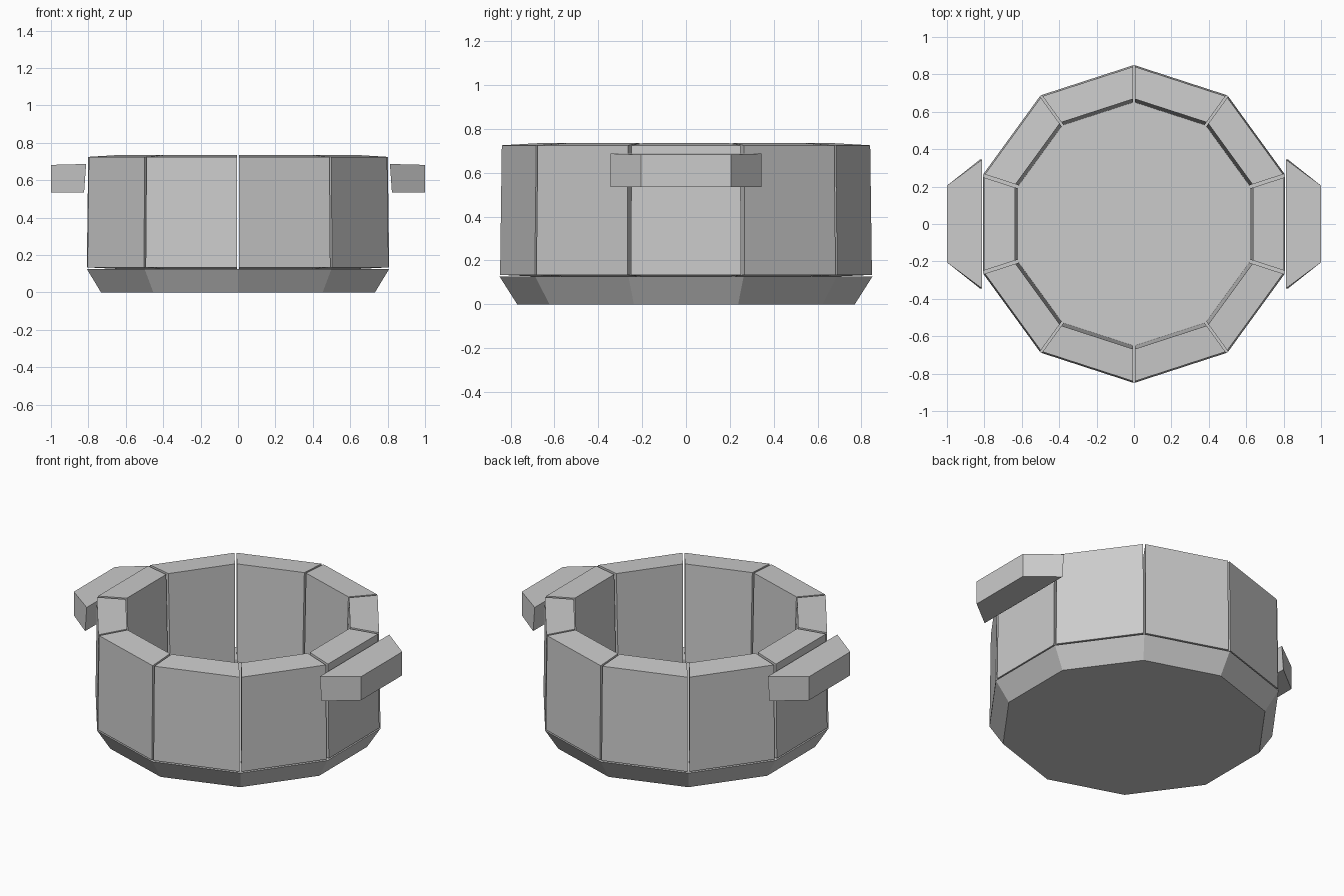
import bpy
import bmesh
from math import sin, cos, tan, pi, radians
from mathutils import Matrix

cube = bpy.data.objects.get("Cube")
if cube:
    bpy.data.objects.remove(cube)

SIDES = 10
HALF = pi / SIDES

grey = bpy.data.materials.new("light grey")
grey.use_nodes = True
grey.diffuse_color = (0.6, 0.6, 0.6, 1)
grey.node_tree.nodes["Principled BSDF"].inputs["Base Color"].default_value = (0.6, 0.6, 0.6, 1)


def loft(name, bottom, top):
    """Solid between two matching rings of points."""
    bm = bmesh.new()
    low = [bm.verts.new(p) for p in bottom]
    high = [bm.verts.new(p) for p in top]
    bm.faces.new(low[::-1])
    bm.faces.new(high)
    n = len(low)
    for i in range(n):
        j = (i + 1) % n
        bm.faces.new((low[i], low[j], high[j], high[i]))
    bmesh.ops.recalc_face_normals(bm, faces=bm.faces)
    mesh = bpy.data.meshes.new(name)
    bm.to_mesh(mesh)
    bm.free()
    mesh.materials.append(grey)
    obj = bpy.data.objects.new(name, mesh)
    bpy.context.collection.objects.link(obj)
    return obj


def decagon(radius, z):
    angles = [pi / 2 + 2 * HALF * i for i in range(SIDES)]
    return [(radius * cos(a), radius * sin(a), z) for a in angles]


def panel_ring(inner, z_inner, outer, z_outer, gap):
    """Cross-section of one wall panel facing +x, kept clear of its neighbours."""
    ring = []
    for radius, z, sides in ((inner, z_inner, (1, -1)), (outer, z_outer, (-1, 1))):
        x = radius * cos(HALF)
        y = x * tan(HALF) - gap / cos(HALF)
        ring += [(x, s * y, z) for s in sides]
    return ring


# Flared base with a flat floor
loft("base", decagon(0.77, 0), decagon(0.85, 0.126))

# Ten separate wall panels, slightly tapered
for i in range(SIDES):
    gap = 0.011 if i % 5 == 0 else 0.006
    panel = loft(f"wall_panel_{i + 1}",
                 panel_ring(0.652, 0.125, 0.85, 0.134, gap),
                 panel_ring(0.67, 0.735, 0.842, 0.725, gap))
    panel.data.transform(Matrix.Rotation(2 * HALF * i, 4, "Z"))

# Side handles with angled ends
for name, s in (("left_handle", 1), ("right_handle", -1)):
    def handle_ring(x_in, z_in, z_out):
        return [(s * x_in, -0.345, z_in), (s * 1.0, -0.205, z_out),
                (s * 1.0, 0.205, z_out), (s * x_in, 0.345, z_in)]
    loft(name, handle_ring(0.823, 0.535, 0.534), handle_ring(0.812, 0.687, 0.682))
